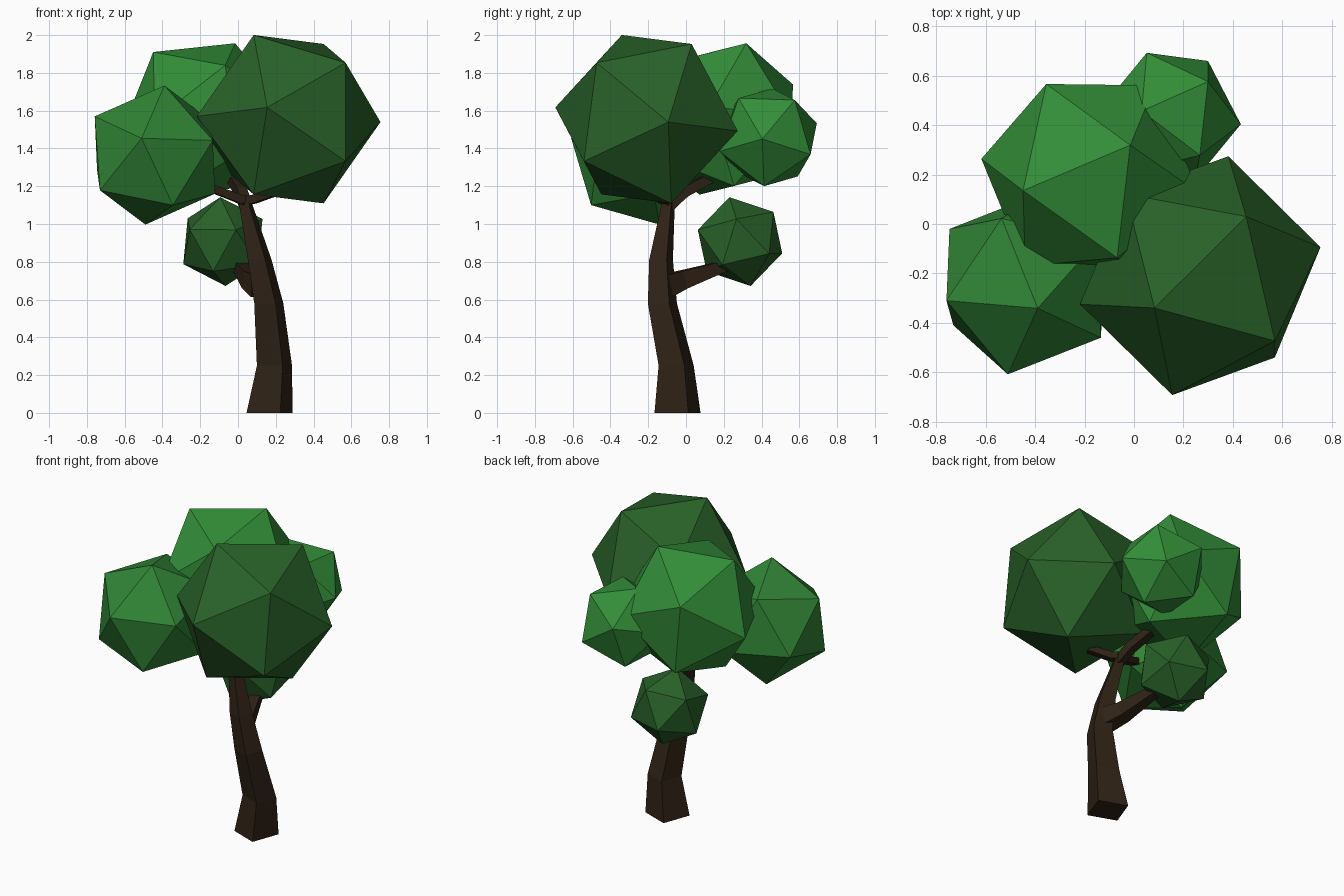
import bpy, bmesh, math
from mathutils import Vector, Matrix

if "Cube" in bpy.data.objects:
    bpy.data.objects.remove(bpy.data.objects["Cube"])


def material(name, rgb):
    m = bpy.data.materials.new(name)
    m.diffuse_color = (*rgb, 1)
    m.use_nodes = True
    m.node_tree.nodes["Principled BSDF"].inputs["Base Color"].default_value = m.diffuse_color
    return m


def add_object(name, bm, mat):
    bmesh.ops.recalc_face_normals(bm, faces=bm.faces)
    me = bpy.data.meshes.new(name)
    bm.to_mesh(me)
    bm.free()
    me.materials.append(mat)
    ob = bpy.data.objects.new(name, me)
    bpy.context.collection.objects.link(ob)
    return ob


def foliage(name, center, radius, tip, neighbour, mat):
    """Icosahedron turned so one corner points along tip, an adjacent one toward neighbour."""
    z = Vector(tip).normalized()
    x = Vector(neighbour)
    x = (x - z * x.dot(z)).normalized()
    rot = Matrix((x, z.cross(x), z)).transposed().to_4x4()
    bm = bmesh.new()
    bmesh.ops.create_icosphere(bm, subdivisions=1, radius=radius,
                               matrix=Matrix.Translation(center) @ rot)
    return add_object(name, bm, mat)


def limb(name, stations, mat, upright=False):
    """Square-section loft through (x, y, z, width) stations."""
    pts = [Vector(s[:3]) for s in stations]
    bm = bmesh.new()
    rings = []
    for i, (p, s) in enumerate(zip(pts, stations)):
        if upright:
            a = math.radians(-20)
            u, v = Vector((math.cos(a), math.sin(a), 0)), Vector((-math.sin(a), math.cos(a), 0))
        else:
            t = (pts[min(i + 1, len(pts) - 1)] - pts[max(i - 1, 0)]).normalized()
            u = t.cross(Vector((0, 0, 1))).normalized()
            v = u.cross(t)
        h = s[3] / 2
        rings.append([bm.verts.new(p + u * a * h + v * b * h)
                      for a, b in ((-1, -1), (1, -1), (1, 1), (-1, 1))])
    for r0, r1 in zip(rings, rings[1:]):
        for k in range(4):
            n = (k + 1) % 4
            bm.faces.new((r0[k], r0[n], r1[n], r1[k]))
    bm.faces.new(rings[0])
    bm.faces.new(rings[-1])
    return add_object(name, bm, mat)


bark = material("bark", (0.028, 0.016, 0.008))
dark = material("dark_leaf", (0.022, 0.12, 0.022))
mid = material("mid_leaf", (0.03, 0.23, 0.036))
light = material("light_leaf", (0.033, 0.27, 0.04))

# Foliage clumps
foliage("foliage_right", (0.268, -0.209, 1.555), 0.5,
        (0.485, 0.115, -0.015), (0.30, -0.26, 0.295), dark)
foliage("foliage_left", (-0.44, -0.24, 1.365), 0.385,
        (0.05, -0.1, 0.365), (-0.32, -0.07, 0.205), mid)
foliage("foliage_back", (-0.178, 0.195, 1.556), 0.45,
        (-0.272, -0.06, 0.356), (0.16, 0.123, 0.402), light)
foliage("foliage_back_right", (0.149, 0.435, 1.459), 0.285,
        (0.15, 0.141, 0.197), (0.281, -0.03, -0.007), light)
foliage("foliage_low", (-0.08, 0.286, 0.907), 0.242,
        (-0.014, -0.056, 0.234), (0.211, -0.018, 0.116), dark)

# Bent trunk
limb("trunk", [(0.167, -0.045, 0.0, 0.19), (0.193, -0.052, 0.25, 0.145),
               (0.163, -0.125, 0.58, 0.12), (0.115, -0.132, 0.81, 0.098),
               (0.042, -0.095, 1.1, 0.055), (0.03, -0.08, 1.15, 0.05)], bark, upright=True)

# Branches
limb("branch_back", [(0.045, -0.10, 1.09, 0.055), (0.015, -0.01, 1.17, 0.055),
                     (-0.04, 0.16, 1.26, 0.05)], bark)
limb("branch_right", [(0.03, -0.08, 1.125, 0.05), (0.08, -0.12, 1.13, 0.045),
                      (0.20, -0.19, 1.17, 0.04)], bark)
limb("branch_left", [(0.05, -0.09, 1.115, 0.05), (-0.01, -0.11, 1.14, 0.045),
                     (-0.17, -0.16, 1.20, 0.04)], bark)
limb("branch_low", [(0.13, -0.12, 0.67, 0.12), (0.07, -0.02, 0.705, 0.095),
                    (0.01, 0.18, 0.77, 0.06), (-0.01, 0.25, 0.79, 0.05)], bark)
